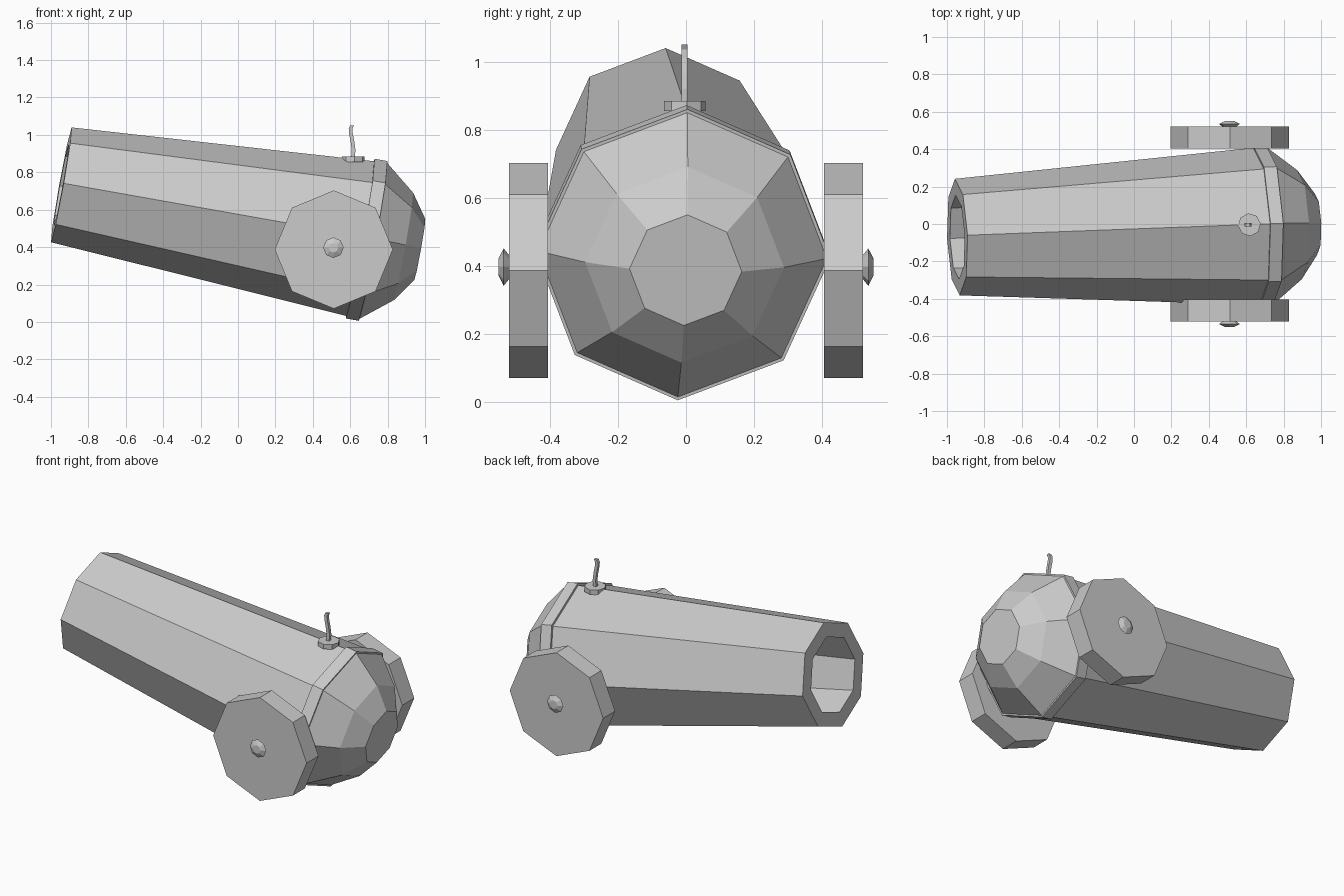
import bpy, bmesh, math
from mathutils import Vector

if "Cube" in bpy.data.objects:
    bpy.data.objects.remove(bpy.data.objects["Cube"])


def make(name, bm):
    bmesh.ops.recalc_face_normals(bm, faces=bm.faces)
    me = bpy.data.meshes.new(name)
    bm.to_mesh(me)
    bm.free()
    ob = bpy.data.objects.new(name, me)
    bpy.context.collection.objects.link(ob)
    return ob


def turned(name, origin, axis, up, profile, closed=False, sides=8, roll=0):
    """Loft polygon rings given as (distance along axis, radius)."""
    o, a = Vector(origin), Vector(axis).normalized()
    u = Vector(up)
    u = (u - a * u.dot(a)).normalized()
    s = a.cross(u)
    bm = bmesh.new()
    rings = []
    for t, r in profile:
        angs = [roll + 2 * math.pi * i / sides for i in range(sides)]
        rings.append([bm.verts.new(o + a * t + (u * math.cos(k) + s * math.sin(k)) * r)
                      for k in angs])
    pairs = list(zip(rings, rings[1:]))
    if closed:
        pairs.append((rings[-1], rings[0]))
    for p, q in pairs:
        for i in range(sides):
            j = (i + 1) % sides
            bm.faces.new((p[i], p[j], q[j], q[i]))
    if not closed:
        bm.faces.new(rings[0])
        bm.faces.new(rings[-1])
    return make(name, bm)


# Barrel frame: breech centre, tilted and slightly yawed axis towards the muzzle
breech = (0.7225, -0.01, 0.433)
aim = (-1.6675, -0.06, 0.30)
tilt_up = (0, 0.026, 1)

# Hollow tapered barrel, breech band and faceted rear dome
turned("barrel", breech, aim, tilt_up,
       [(0.03, 0.423), (1.695, 0.312), (1.695, 0.225), (0.15, 0.31)])
turned("breech_band", breech, aim, tilt_up, [(0, 0.434), (0.07, 0.434)])
turned("breech_dome", breech, aim, tilt_up,
       [(0.02, 0.424), (0, 0.424), (-0.165, 0.292), (-0.254, 0.165)])

# Wheels and hub caps on both sides
for label, sy in (("front", -1), ("back", 1)):
    centre = (0.512, 0, 0.387)
    turned(label + "_wheel", centre, (0, sy, 0), (0, 0, 1),
           [(0.405, 0.316), (0.52, 0.316)])
    turned(label + "_hub", (0.51, 0, 0.397), (0, sy, 0), (0, 0, 1),
           [(0.515, 0.03), (0.535, 0.055), (0.55, 0.026)])

# Fuse socket and bent fuse
turned("fuse_socket", (0.617, -0.004, 0.855), (0, 0, 1), (1, 0, 0),
       [(0, 0.061), (0.029, 0.061)], roll=math.radians(6))

path = [(0.614, 0.87), (0.618, 0.92), (0.612, 0.965), (0.603, 1.01),
        (0.602, 1.035), (0.61, 1.05)]
bm = bmesh.new()
rings = []
for x, z in path:
    rings.append([bm.verts.new((x + dx, -0.004 + dy, z))
                  for dx, dy in ((-.01, -.009), (.01, -.009), (.01, .009), (-.01, .009))])
for p, q in zip(rings, rings[1:]):
    for i in range(4):
        j = (i + 1) % 4
        bm.faces.new((p[i], p[j], q[j], q[i]))
bm.faces.new(rings[0])
bm.faces.new(rings[-1])
make("fuse", bm)
